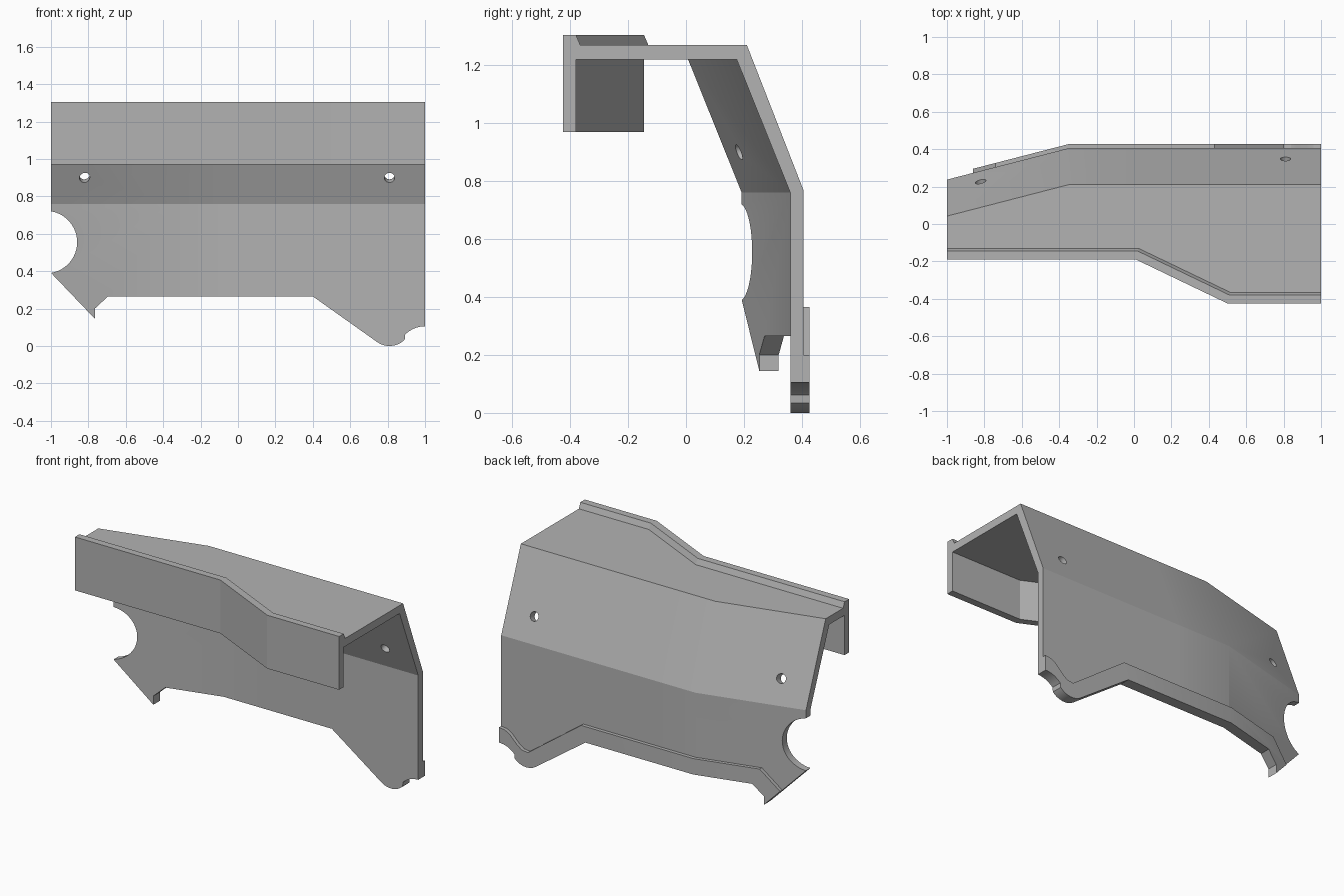
import bpy, bmesh, math
from mathutils import Vector, Matrix

if "Cube" in bpy.data.objects:
    bpy.data.objects.remove(bpy.data.objects["Cube"])

grey = bpy.data.materials.new("plain grey")
grey.use_nodes = True
GREY = (0.45, 0.45, 0.45, 1)
grey.diffuse_color = GREY
grey.node_tree.nodes["Principled BSDF"].inputs["Base Color"].default_value = GREY

BEND = -0.35          # where the rear wall starts to angle forward


def back_shift(x):
    return min(0, (x - BEND) * 0.258)


def front_shift(x):
    return 0.235 * (1 - min(1, max(0, (x - 0.01) / 0.49)))


def finish(bm, name):
    bmesh.ops.recalc_face_normals(bm, faces=bm.faces)
    mesh = bpy.data.meshes.new(name)
    bm.to_mesh(mesh)
    bm.free()
    obj = bpy.data.objects.new(name, mesh)
    bpy.context.collection.objects.link(obj)
    mesh.materials.append(grey)
    return obj


def prism(outline, y0, y1, name, sheared=False):
    """Extrude an (x, z) outline along y, optionally following the wall bend."""
    bm = bmesh.new()
    face = bm.faces.new([bm.verts.new((x, y0, z)) for x, z in outline])
    out = bmesh.ops.extrude_face_region(bm, geom=[face])
    for v in out["geom"]:
        if isinstance(v, bmesh.types.BMVert):
            v.co.y = y1
    if sheared:
        bmesh.ops.bisect_plane(bm, geom=bm.verts[:] + bm.edges[:] + bm.faces[:],
                               plane_co=(BEND, 0, 0), plane_no=(1, 0, 0))
        for v in bm.verts:
            v.co.y += back_shift(v.co.x)
    return finish(bm, name)


def boolean(target, tool, operation):
    mod = target.modifiers.new(operation.lower(), 'BOOLEAN')
    mod.operation, mod.object, mod.solver = operation, tool, 'EXACT'
    bpy.context.view_layer.objects.active = target
    bpy.ops.object.modifier_apply(modifier=mod.name)
    bpy.data.objects.remove(tool)


# Folded sheet: front lip, flat roof, sloped panel and rear wall
front_outer = [(-0.425, 0.97), (-0.425, 1.305), (-0.38, 1.305), (-0.365, 1.27)]
back = [(0.21, 1.27), (0.405, 0.77), (0.405, -0.05),
        (0.36, -0.05), (0.36, 0.76), (0.175, 1.22)]
front_inner = [(-0.38, 1.22), (-0.38, 0.97)]

bm = bmesh.new()
rings = []
for x in (-1, BEND, 0.01, 0.5, 1):
    mitre = 0.23 if 0 < x < 1 else 0
    ring = []
    for y, z in front_outer + back + front_inner:
        if y < 0:
            co = (x + (y + 0.425) * mitre, y + front_shift(x), z)
        else:
            co = (x, y + back_shift(x), z)
        ring.append(bm.verts.new(co))
    rings.append(ring)
for a, b in zip(rings, rings[1:]):
    for i in range(len(a)):
        j = (i + 1) % len(a)
        bm.faces.new((a[i], a[j], b[j], b[i]))
bm.faces.new(rings[0])
bm.faces.new(rings[-1])
shell = finish(bm, "folded_cover")

# Raised band along the lower edge of the rear wall
band = prism([(1, 0.2), (0.96, 0.195), (0.925, 0.175), (0.87, 0.12), (0.84, 0.1),
              (0.8, 0.095), (0.43, 0.365), (-0.74, 0.365), (-1, 0.105),
              (-1, -0.05), (1, -0.05)], 0.385, 0.427, "raised_band", True)
boolean(shell, band, 'UNION')

# Lower outline: round side notch, hooked corner, straight edge, rounded foot
edge = [(-1.2, -0.2), (-1.2, 0.72)]
for i in range(25):
    a = math.radians(80.5 - 161 * i / 24)
    edge.append((-1.027 + 0.167 * math.cos(a), 0.555 + 0.167 * math.sin(a)))
edge += [(-0.765, 0.145), (-0.765, 0.2), (-0.695, 0.265), (0.4, 0.265)]
for i in range(13):
    a = math.radians(235 + 80 * i / 12)
    edge.append((0.81 + 0.115 * math.cos(a), 0.115 + 0.115 * math.sin(a)))
for i in range(9):
    a = math.radians(135 - 45 * i / 8)
    edge.append((1 + 0.15 * math.cos(a), -0.045 + 0.15 * math.sin(a)))
edge += [(1.2, 0.105), (1.2, -0.2)]
boolean(shell, prism(edge, 0, 0.7, "edge_cutter"), 'DIFFERENCE')

# Bolt holes drilled square to the sloped panel
normal = Vector((0, 0.5, 0.195)).normalized()
for x in (-0.82, 0.81):
    bm = bmesh.new()
    spin = Vector((0, 0, 1)).rotation_difference(normal).to_matrix().to_4x4()
    place = Matrix.Translation((x, 0.33 + back_shift(x), 0.91))
    bmesh.ops.create_cone(bm, cap_ends=True, segments=24, radius1=0.028,
                          radius2=0.028, depth=0.2, matrix=place @ spin)
    boolean(shell, finish(bm, "hole_cutter"), 'DIFFERENCE')

bpy.ops.object.select_all(action='DESELECT')
shell.select_set(True)
bpy.context.view_layer.objects.active = shell
bpy.ops.object.shade_smooth_by_angle(angle=math.radians(20))
